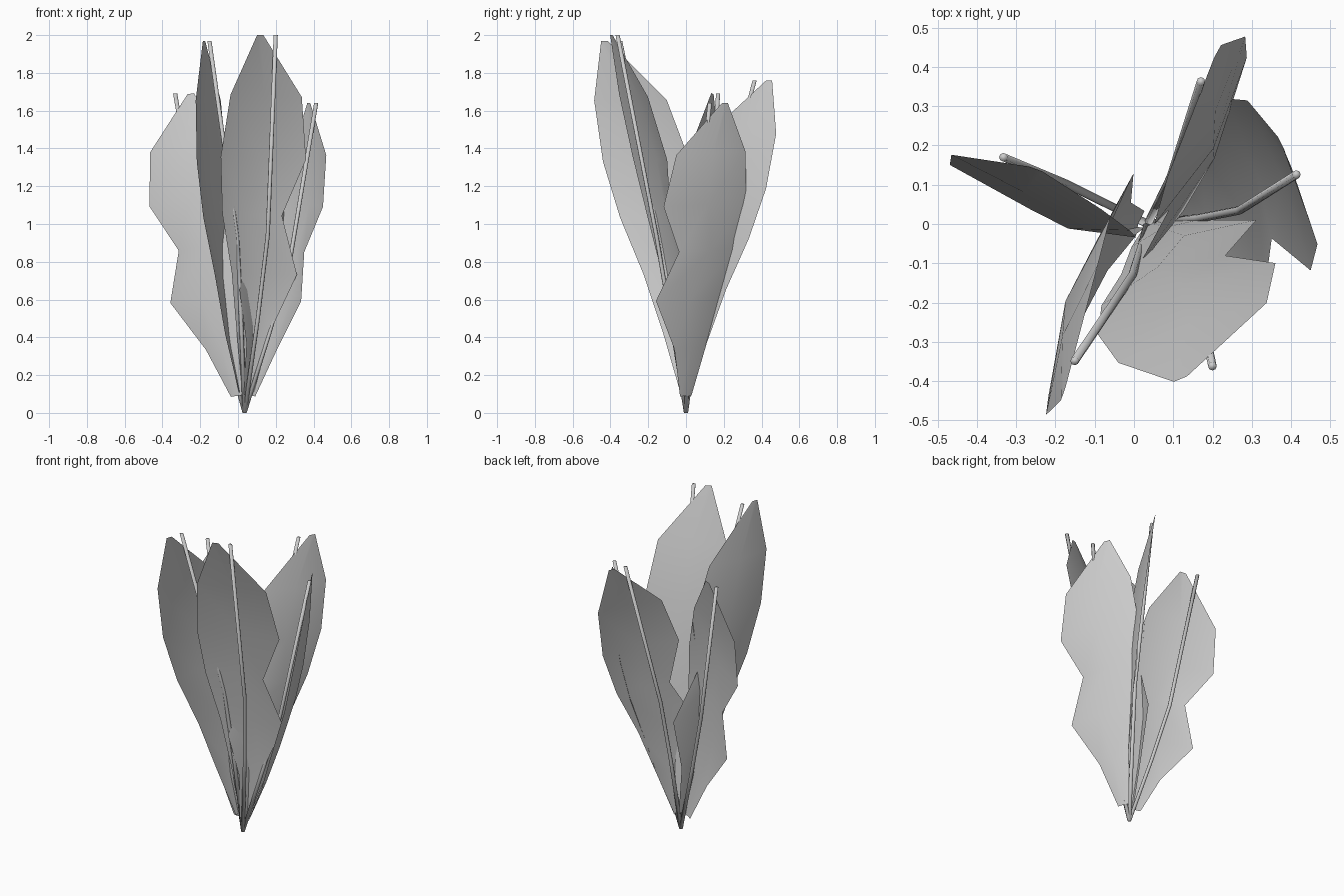
import bpy, bmesh, math
from mathutils import Vector

if "Cube" in bpy.data.objects:
    bpy.data.objects.remove(bpy.data.objects["Cube"])

BASE = Vector((0.035, 0, 0))
# leaf rows: position along axis, notched edge, smooth edge, edge bulge, midrib bulge
ROWS = [(0.055, 0.055, -0.012, 0.015, 0.02), (0.21, 0.138, -0.045, 0.045, 0.06),
        (0.37, 0.287, -0.085, 0.053, 0.085), (0.525, 0.19, -0.15, 0.06, 0.098),
        (0.675, 0.312, -0.175, 0.054, 0.092), (0.84, 0.265, -0.142, 0.034, 0.06),
        (1.0, 0.018, -0.018, 0.0, 0.0)]
# tip point, direction (degrees) of the notched edge, its slope, stem bulge at the bend
LEAVES = [((0.118, -0.395, 2.0), 22, -0.03, -0.005), ((0.375, 0.205, 1.64), -64, -0.05, 0.04),
          ((-0.25, 0.14, 1.69), 160, -0.15, -0.01), ((-0.18, -0.432, 1.97), 71, 0.0, -0.035),
          ((0.213, 0.44, 1.76), 241, 0.0, 0.02)]


def make_object(name, bm):
    mesh = bpy.data.meshes.new(name)
    bm.to_mesh(mesh)
    bm.free()
    for p in mesh.polygons:
        p.use_smooth = True
    obj = bpy.data.objects.new(name, mesh)
    bpy.context.collection.objects.link(obj)


def placer(tip, angle, slope):
    a = math.radians(angle)
    side = Vector((math.cos(a), math.sin(a), slope))
    out = Vector((-side.y, side.x, 0))
    axis = Vector(tip) - BASE
    return lambda t, u, v: BASE + axis * t + side * u + out * v


def leaf(name, place):
    bm = bmesh.new()
    prev = None
    for t, n, s, v, mid in ROWS:
        row = [bm.verts.new(place(t, u, w)) for u, w in ((n, v), ((n + s) / 2, mid), (s, v))]
        if prev:
            for i in range(2):
                bm.faces.new((prev[i], prev[i + 1], row[i + 1], row[i]))
        prev = row
    make_object(name, bm)


def stem(name, place, bend, radius=0.011, sides=8):
    bm = bmesh.new()
    path = [(0, 0, 0), (0.25, 0.052, bend * 0.55), (0.47, 0.088, bend), (1.0, 0.088, 0)]
    rings = []
    for p in path:
        c = place(*p)
        rings.append([bm.verts.new(c + Vector((radius * math.cos(k * math.tau / sides),
                                               radius * math.sin(k * math.tau / sides), 0)))
                      for k in range(sides)])
    for a, b in zip(rings, rings[1:]):
        for k in range(sides):
            j = (k + 1) % sides
            bm.faces.new((a[k], a[j], b[j], b[k]))
    bm.faces.new(rings[0][::-1])
    bm.faces.new(rings[-1])
    make_object(name, bm)


# five leaves, each with its stem on the back
for i, (tip, angle, slope, bend) in enumerate(LEAVES, 1):
    leaf(f"leaf_{i}", placer(tip, angle, slope))
    stem(f"stem_{i}", placer(tip, angle, 0), bend)
